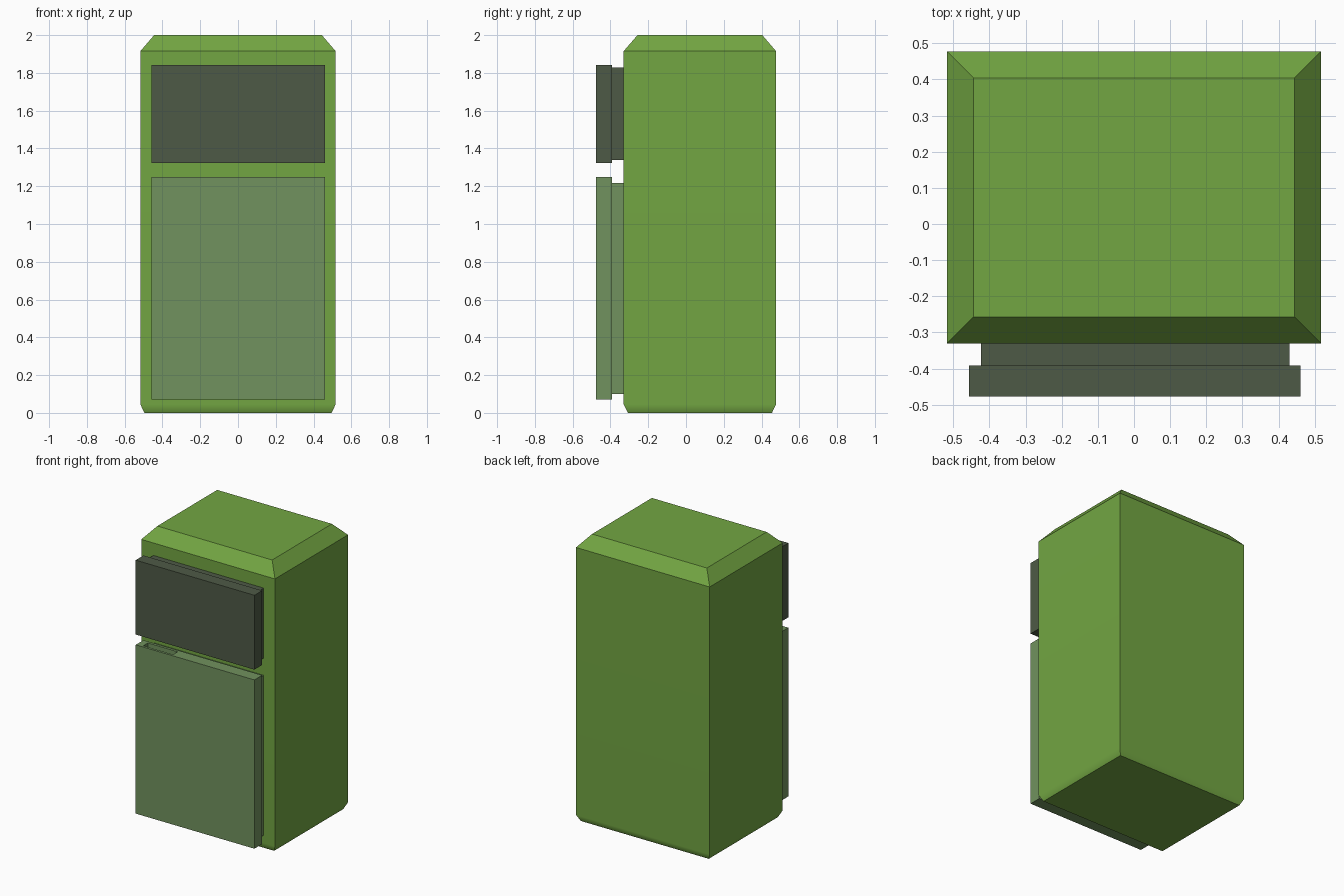
import bpy, bmesh, math

if "Cube" in bpy.data.objects:
    bpy.data.objects.remove(bpy.data.objects["Cube"])


def material(name, rgb):
    m = bpy.data.materials.new(name)
    m.diffuse_color = (*rgb, 1)
    m.use_nodes = True
    m.node_tree.nodes["Principled BSDF"].inputs["Base Color"].default_value = m.diffuse_color
    return m


GREEN = material("green_enamel", (0.17, 0.38, 0.055))
DARK = material("dark_door", (0.076, 0.102, 0.061))
PALE = material("pale_door", (0.165, 0.287, 0.112))


def add_object(name, bm, mat):
    bmesh.ops.recalc_face_normals(bm, faces=bm.faces)
    mesh = bpy.data.meshes.new(name)
    bm.to_mesh(mesh)
    bm.free()
    mesh.materials.append(mat)
    obj = bpy.data.objects.new(name, mesh)
    bpy.context.collection.objects.link(obj)
    return obj


def box(name, x, y, z, mat):
    bm = bmesh.new()
    bmesh.ops.create_cube(bm, size=1)
    for v in bm.verts:
        v.co = [a[0] if c < 0 else a[1] for a, c in zip((x, y, z), v.co)]
    return add_object(name, bm, mat)


def select_only(obj):
    bpy.ops.object.select_all(action='DESELECT')
    obj.select_set(True)
    bpy.context.view_layer.objects.active = obj


# Cabinet: stacked rectangles give a small foot chamfer and a wide top chamfer
bm = bmesh.new()
rings = []
for inset, z in ((0.022, 0), (0, 0.045), (0, 1.915), (0.073, 2.0)):
    x, y0, y1 = 0.517 - inset, -0.33 + inset, 0.477 - inset
    rings.append([bm.verts.new(p) for p in
                  ((-x, y0, z), (x, y0, z), (x, y1, z), (-x, y1, z))])
for a, b in zip(rings, rings[1:]):
    for i in range(4):
        j = (i + 1) % 4
        bm.faces.new((a[i], a[j], b[j], b[i]))
bm.faces.new(rings[0])
bm.faces.new(rings[-1])
cabinet = add_object("cabinet", bm, GREEN)
select_only(cabinet)
bpy.ops.object.shade_smooth_by_angle(angle=math.radians(30))
cabinet.modifiers.new("weighted_normals", 'WEIGHTED_NORMAL').keep_sharp = True


# Door: outer panel with a finger-grip slot, plus a narrower inner liner
def door(name, panel_z, liner_z, grip_z, mat):
    panel = box(name + "_panel", (-0.457, 0.461), (-0.477, -0.391), panel_z, mat)
    box(name + "_liner", (-0.423, 0.43), (-0.391, -0.328), liner_z, mat)
    cutter = box(name + "_grip_cutter", (-0.41, -0.18), (-0.46, -0.41), grip_z, mat)
    cutter.hide_render = True
    cut = panel.modifiers.new("grip", 'BOOLEAN')
    cut.operation = 'DIFFERENCE'
    cut.solver = 'EXACT'
    cut.object = cutter
    select_only(panel)
    bpy.ops.object.modifier_apply(modifier=cut.name)
    bpy.data.objects.remove(cutter)


door("freezer_door", (1.322, 1.842), (1.338, 1.828), (1.25, 1.38), DARK)
door("fridge_door", (0.07, 1.25), (0.1, 1.218), (1.19, 1.32), PALE)
